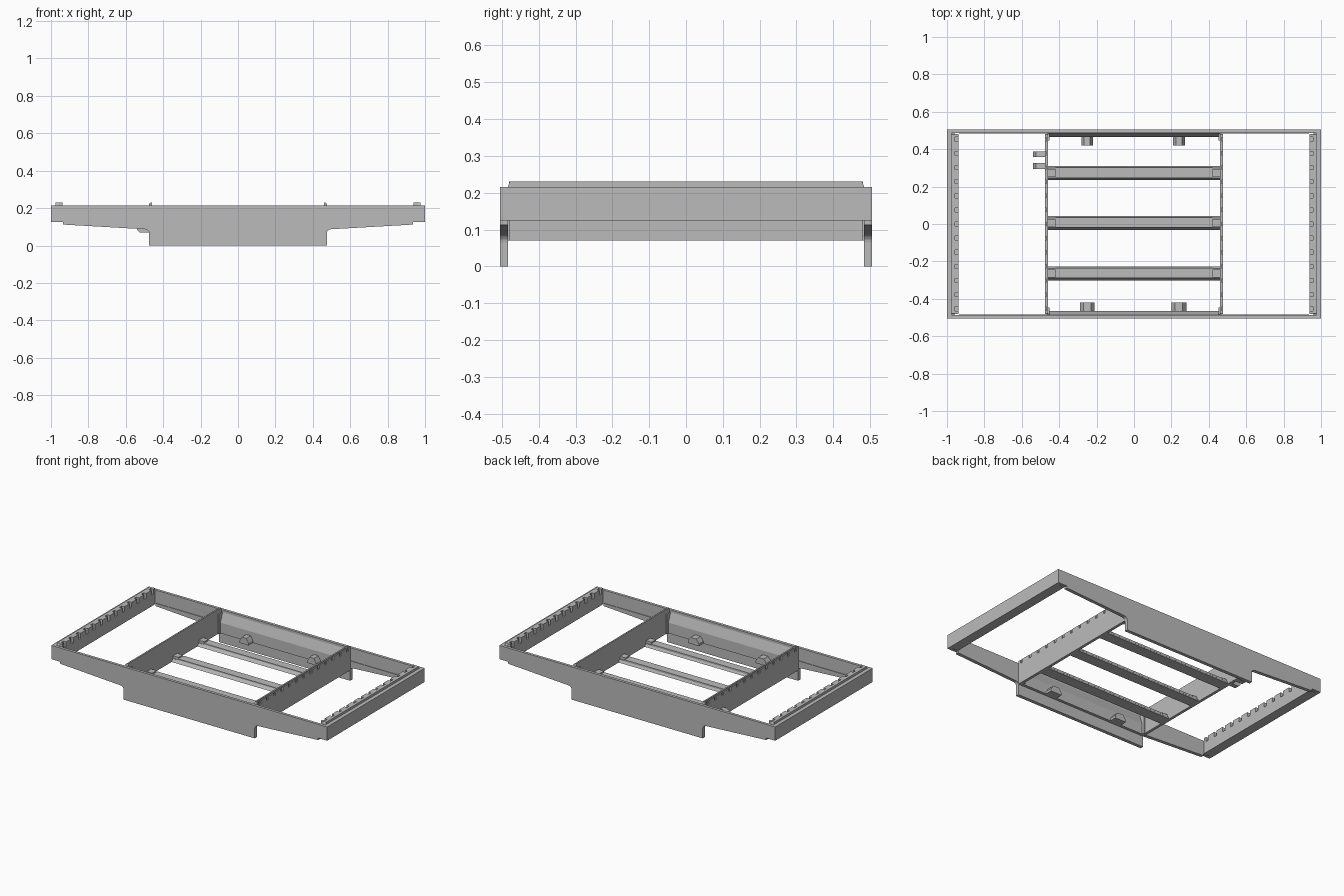
import bpy, math

if "Cube" in bpy.data.objects:
    bpy.data.objects.remove(bpy.data.objects["Cube"])

grey = bpy.data.materials.new("light_grey")
grey.diffuse_color = (0.5, 0.5, 0.5, 1)
grey.use_nodes = True
grey.node_tree.nodes["Principled BSDF"].inputs["Base Color"].default_value = grey.diffuse_color


def prism(name, profile, axis, lo, hi):
    """Extrude a 2D profile along an axis: x uses (y, z), y uses (x, z)."""
    def place(p, t):
        return (t, p[0], p[1]) if axis == "x" else (p[0], t, p[1])
    n = len(profile)
    verts = [place(p, lo) for p in profile] + [place(p, hi) for p in profile]
    faces = [tuple(range(n)), tuple(range(2 * n - 1, n - 1, -1))]
    faces += [(i, i + n, (i + 1) % n + n, (i + 1) % n) for i in range(n)]
    mesh = bpy.data.meshes.new(name)
    mesh.from_pydata(verts, [], faces)
    mesh.materials.append(grey)
    obj = bpy.data.objects.new(name, mesh)
    bpy.context.collection.objects.link(obj)
    # make normals point outward
    import bmesh
    bm = bmesh.new()
    bm.from_mesh(mesh)
    bmesh.ops.recalc_face_normals(bm, faces=bm.faces)
    bm.to_mesh(mesh)
    bm.free()
    return obj


def box(name, x, y, z):
    prof = [(y[0], z[0]), (y[1], z[0]), (y[1], z[1]), (y[0], z[1])]
    return prism(name, prof, "x", *x)


def comb(half, bottom, top, width, depth, pitch=0.0755, count=13):
    """Plate outline in (y, z) with evenly spaced notches in the top edge."""
    pts = [(-half, bottom), (-half, top)]
    for i in range(count):
        c = (i - (count - 1) / 2) * pitch
        w = width / 2
        pts += [(c - w, top), (c - w, top - depth),
                (c + w, top - depth), (c + w, top)]
    return pts + [(half, top), (half, bottom)]


def span(s, a, b):
    return tuple(sorted((s * a, s * b)))


# Side plate outline: shallow sloped ends, filleted step, deep middle skirt
half = [(0.475, 0), (0.475, 0.065)]
half += [(0.497 - 0.022 * math.cos(a), 0.065 + 0.022 * math.sin(a))
         for a in (math.pi / 8, math.pi / 4, 3 * math.pi / 8, math.pi / 2)]
half += [(0.935, 0.112), (0.935, 0.125), (1, 0.125)]
lower = half[:-2] + [(0.935, 0.13)]


def mirrored(pts):
    return pts + [(-x, z) for x, z in reversed(pts)]


for s, side in ((-1, "front"), (1, "back")):
    prism(side + "_side_plate", mirrored(half + [(1, 0.215)]), "y",
          *span(s, 0.487, 0.505))
    prism(side + "_inner_liner", mirrored(lower), "y", *span(s, 0.483, 0.488))
    # Inner panel with sloped top edge
    panel = [(s * 0.486, 0.07), (s * 0.465, 0.07),
             (s * 0.465, 0.14), (s * 0.486, 0.2)]
    prism(side + "_inner_panel", panel, "x", -0.46, 0.46)
    # Half round mounting lugs
    for cx in (-0.25, 0.24):
        r = 0.04 if s < 0 else 0.032
        lug = [(cx + r, 0.07), (cx + r, 0.085), (cx + r * 0.5, 0.112),
               (cx - r * 0.5, 0.112), (cx - r, 0.085), (cx - r, 0.07)]
        prism(side + "_lug", lug, "y", *span(s, 0.42, 0.466))

for s, side in ((-1, "left"), (1, "right")):
    # End beams with slotted racks on the inside
    box(side + "_end_beam", span(s, 0.975, 1), (-0.487, 0.487), (0.125, 0.215))
    top = [(-0.484, 0.125), (0.484, 0.125), (0.484, 0.215),
           (0.479, 0.23), (-0.479, 0.23), (-0.484, 0.215)]
    prism(side + "_rack_back", top, "x", *span(s, 0.957, 0.975))
    prism(side + "_rack_teeth", comb(0.481, 0.125, 0.23, 0.022, 0.032), "x",
          *span(s, 0.937, 0.957))
    # Cross members with slots along the outer top edge
    wall = [(y, 0.07 if z == 0.125 else z) for y, z in top]
    prism(side + "_cross_member", wall, "x", *span(s, 0.459, 0.469))
    prism(side + "_cross_member_slots", comb(0.481, 0.07, 0.224, 0.018, 0.022),
          "x", *span(s, 0.469, 0.477))
    for t in (-1, 1):
        box(side + "_corner_flange", span(s, 0.452, 0.46),
            span(t, 0.447, 0.485), (0.07, 0.2))

# Three slats with sloped sides and raised end brackets
for y in (0.272, 0.005, -0.265):
    base = [(y - 0.037, 0.07), (y + 0.037, 0.07),
            (y + 0.028, 0.088), (y - 0.025, 0.088)]
    prism("slat", base, "x", -0.46, 0.46)
    box("slat_top", (-0.42, 0.42), (y - 0.025, y + 0.03), (0.085, 0.096))
    for s in (-1, 1):
        box("slat_bracket", span(s, 0.42, 0.46), (y - 0.022, y + 0.022),
            (0.085, 0.105))

# Pair of small lugs outside the left cross member
for y in (0.372, 0.31):
    lug = [(-0.477, 0.07), (-0.525, 0.07), (-0.54, 0.085), (-0.525, 0.115),
           (-0.495, 0.125), (-0.477, 0.125)]
    prism("outer_lug", lug, "y", y - 0.015, y + 0.015)
